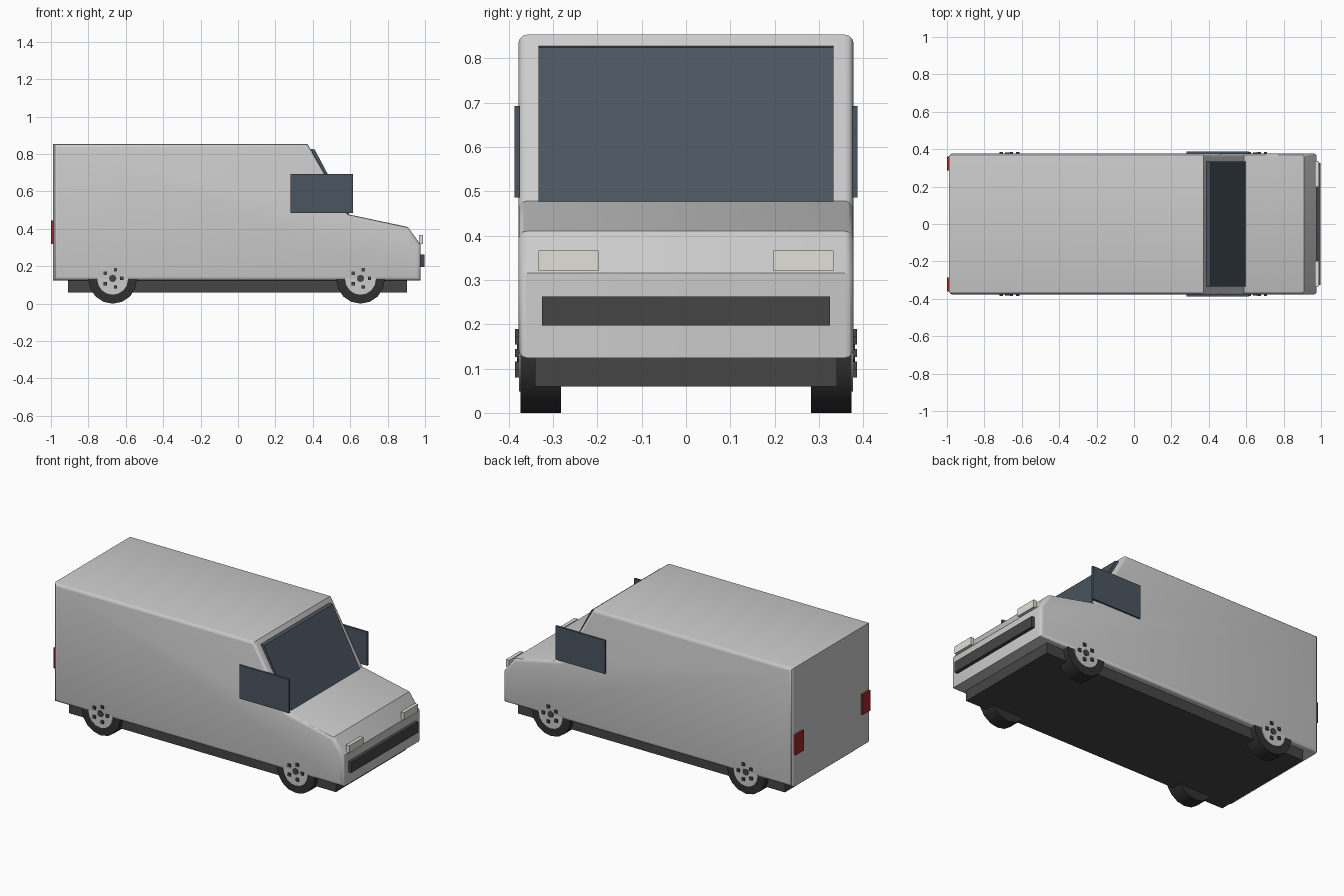
import bpy, bmesh, math
from mathutils import Matrix

if "Cube" in bpy.data.objects:
    bpy.data.objects.remove(bpy.data.objects["Cube"])


def material(name, color):
    m = bpy.data.materials.new(name)
    m.diffuse_color = (*color, 1)
    m.use_nodes = True
    m.node_tree.nodes["Principled BSDF"].inputs["Base Color"].default_value = m.diffuse_color
    return m


GLASS = material("dark_glass", (0.07, 0.09, 0.115))
BLACK = material("dark_trim", (0.06, 0.06, 0.06))
TYRE = material("rubber", (0.03, 0.03, 0.03))
LAMP = material("lamp", (0.75, 0.75, 0.68))
RED = material("red_lamp", (0.35, 0.02, 0.02))


def finish(name, bm, mat=None, smooth=False):
    bmesh.ops.recalc_face_normals(bm, faces=bm.faces)
    me = bpy.data.meshes.new(name)
    bm.to_mesh(me)
    bm.free()
    ob = bpy.data.objects.new(name, me)
    bpy.context.collection.objects.link(ob)
    if mat:
        me.materials.append(mat)
    if smooth:
        bpy.ops.object.select_all(action='DESELECT')
        ob.select_set(True)
        bpy.context.view_layer.objects.active = ob
        bpy.ops.object.shade_smooth_by_angle(angle=math.radians(30))
    return ob


def box(name, x, y, z, mat=None):
    bm = bmesh.new()
    bmesh.ops.create_cube(bm, size=1)
    for v in bm.verts:
        for i, (lo, hi) in enumerate((x, y, z)):
            v.co[i] = lo if v.co[i] < 0 else hi
    return finish(name, bm, mat)


def prism(name, profile, half, mat=None, bevel=0):
    # side profile in x, z extruded across the width
    bm = bmesh.new()
    face = bm.faces.new([bm.verts.new((x, -half, z)) for x, z in profile])
    ext = bmesh.ops.extrude_face_region(bm, geom=[face], use_keep_orig=True)
    for g in ext["geom"]:
        if isinstance(g, bmesh.types.BMVert):
            g.co.y = half
    bmesh.ops.recalc_face_normals(bm, faces=bm.faces)
    if bevel:
        rim = [e for e in bm.edges if abs(e.verts[0].co.y - e.verts[1].co.y) < 1e-5]
        bmesh.ops.bevel(bm, geom=rim, offset=bevel, segments=3, profile=0.5,
                        affect='EDGES')
    return finish(name, bm, mat, bool(bevel))


def disc(name, x, y0, y1, z, radius, sides, mat=None):
    bm = bmesh.new()
    bmesh.ops.create_cone(bm, cap_ends=True, segments=sides, radius1=radius,
                          radius2=radius, depth=abs(y1 - y0),
                          matrix=Matrix.Translation((x, (y0 + y1) / 2, z))
                          @ Matrix.Rotation(math.pi / 2, 4, 'X'))
    return finish(name, bm, mat, True)


# Body shell and chassis
prism("van_body", [(-0.988, 0.124), (0.977, 0.124), (0.977, 0.315), (0.908, 0.41),
                   (0.588, 0.478), (0.372, 0.853), (-0.988, 0.853)], 0.378, bevel=0.02)
box("chassis", (-0.91, 0.903), (-0.34, 0.34), (0.06, 0.13), BLACK)

# Windscreen and grille
prism("windscreen", [(0.41, 0.824), (0.60, 0.467), (0.578, 0.46), (0.388, 0.828)],
      0.333, GLASS)
box("grille", (0.97, 0.997), (-0.325, 0.325), (0.197, 0.263), BLACK)

# Paired parts on both sides
for s, side in ((-1, "right"), (1, "left")):
    def span(a, b):
        return tuple(sorted((s * a, s * b)))
    box(side + "_window", (0.28, 0.616), span(0.374, 0.387), (0.486, 0.692), GLASS)
    box(side + "_headlight", (0.968, 0.99), span(0.197, 0.333), (0.32, 0.366), LAMP)
    box(side + "_tail_light", (-1.0, -0.982), span(0.285, 0.36), (0.32, 0.445), RED)

    # Wheels with hub, cap and five nuts
    for cx, end in ((-0.67, "rear"), (0.655, "front")):
        n = f"{end}_{side}_"
        disc(n + "tyre", cx, s * 0.282, s * 0.373, 0.13, 0.13, 16, TYRE)
        disc(n + "hub", cx, s * 0.30, s * 0.377, 0.13, 0.082, 16)
        disc(n + "hub_cap", cx, s * 0.37, s * 0.381, 0.135, 0.02, 8, BLACK)
        for i in range(5):
            a = math.radians(72 * i + 72)
            nx, nz = cx + 0.048 * math.cos(a), 0.135 + 0.048 * math.sin(a)
            box(n + f"nut_{i}", (nx - 0.009, nx + 0.009), span(0.365, 0.386),
                (nz - 0.009, nz + 0.009), BLACK)
